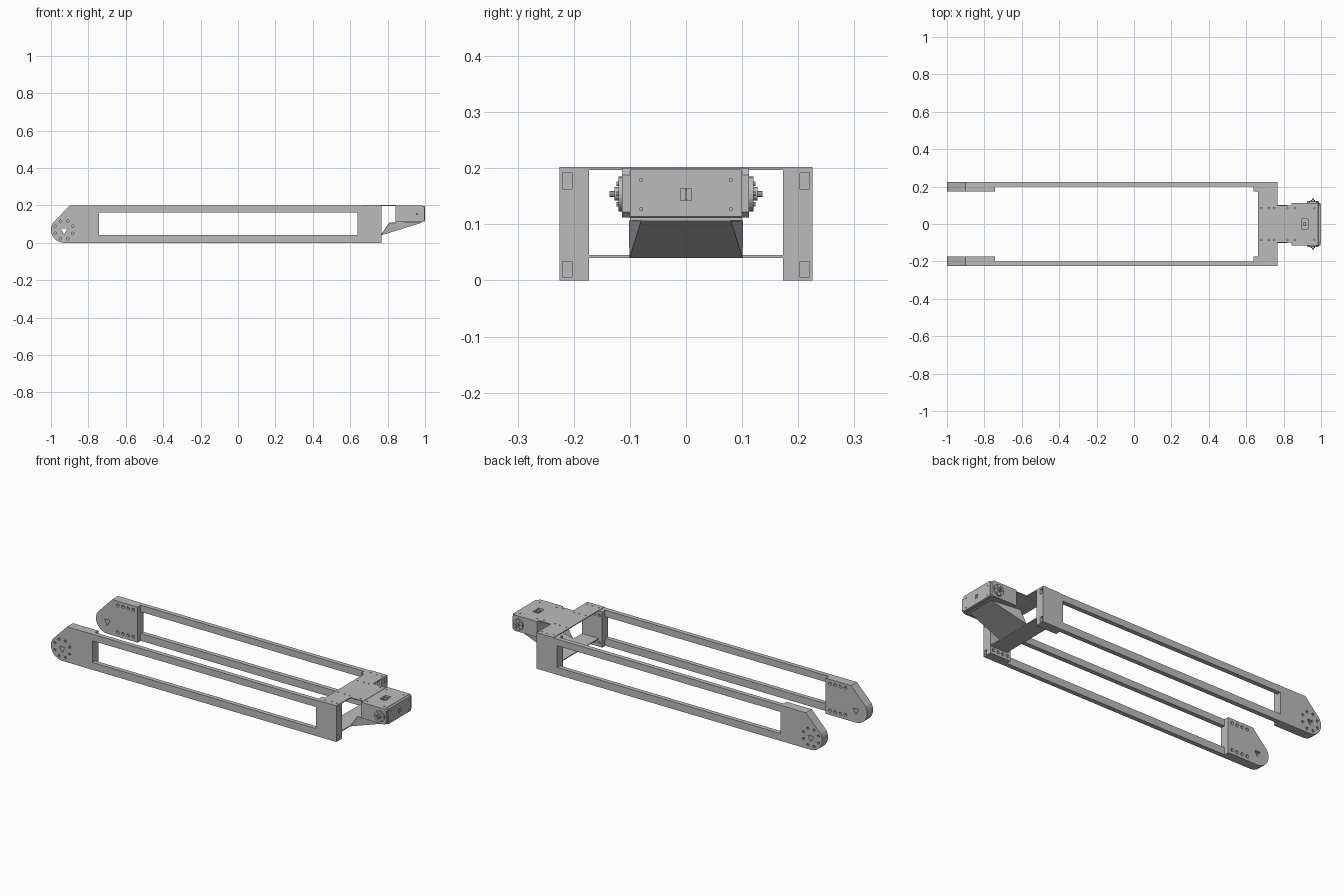
import bpy, bmesh, math
from mathutils import Vector

if "Cube" in bpy.data.objects:
    bpy.data.objects.remove(bpy.data.objects["Cube"])

grey = bpy.data.materials.new("metal_grey")
grey.diffuse_color = (0.5, 0.5, 0.5, 1)
grey.use_nodes = True
grey.node_tree.nodes["Principled BSDF"].inputs["Base Color"].default_value = grey.diffuse_color


def make_object(name, bm):
    bmesh.ops.recalc_face_normals(bm, faces=bm.faces)
    mesh = bpy.data.meshes.new(name)
    bm.to_mesh(mesh)
    bm.free()
    mesh.materials.append(grey)
    ob = bpy.data.objects.new(name, mesh)
    bpy.context.collection.objects.link(ob)
    return ob


def add_prism(bm, pts, axis, a, b):
    """Extrude a 2D outline along one axis from a to b."""
    def at(p, d):
        return {'x': (d, p[0], p[1]), 'y': (p[0], d, p[1]), 'z': (p[0], p[1], d)}[axis]
    face = bm.faces.new([bm.verts.new(at(p, a)) for p in pts])
    res = bmesh.ops.extrude_face_region(bm, geom=[face])
    shift = Vector(at((0, 0), b - a))
    bmesh.ops.translate(bm, vec=shift, verts=[v for v in res['geom'] if isinstance(v, bmesh.types.BMVert)])


def rect(u0, u1, v0, v1):
    return [(u0, v0), (u1, v0), (u1, v1), (u0, v1)]


def ring(u, v, r, n=12, start=0.0):
    return [(u + r * math.cos(start + math.tau * i / n), v + r * math.sin(start + math.tau * i / n)) for i in range(n)]


def build(name, *prisms):
    bm = bmesh.new()
    for p in prisms:
        add_prism(bm, *p)
    return make_object(name, bm)


def bake(ob):
    deps = bpy.context.evaluated_depsgraph_get()
    mesh = bpy.data.meshes.new_from_object(ob.evaluated_get(deps))
    ob.modifiers.clear()
    ob.data = mesh


def cut(ob, *prisms):
    cutter = build("cutter", *prisms)
    cutter.hide_render = True
    mod = ob.modifiers.new("cut", 'BOOLEAN')
    mod.operation, mod.solver, mod.object = 'DIFFERENCE', 'EXACT', cutter
    bake(ob)
    bpy.data.objects.remove(cutter)


def mirror_y(ob):
    mod = ob.modifiers.new("mirror", 'MIRROR')
    mod.use_axis = (False, True, False)
    mod.use_mirror_merge = False
    bake(ob)


IN, OUT, TOP = 0.173, 0.225, 0.199

# Long rails of the two side arms
rails = build("side_rails",
              (rect(-0.743, 0.64, 0, 0.041), 'y', 0.2, OUT),
              (rect(-0.743, 0.64, 0.162, TOP), 'y', 0.2, OUT))
mirror_y(rails)

# Pointed end blocks with rounded nose, bolt holes and triangular opening
nose = [(-0.93 + 0.07 * math.cos(math.radians(a)), 0.07 + 0.07 * math.sin(math.radians(a)))
        for a in range(150, 271, 15)]
end = build("end_blocks", ([(-0.743, 0), (-0.743, TOP), (-0.9, TOP)] + nose, 'y', IN, OUT))
holes = [(ring(-0.93, 0.067, 0.021, 3, -math.pi / 2), 'y', IN - 0.1, OUT + 0.1)]
for p in ring(-0.93, 0.069, 0.05, 8, math.pi / 8):
    holes.append((ring(*p, 0.007, 10), 'y', OUT - 0.012, OUT + 0.01))
for i in range(4):
    for z in (0.024, 0.175):
        holes.append((ring(-0.865 + 0.032 * i, z, 0.009), 'y', IN - 0.01, IN + 0.012))
cut(end, *holes)
mirror_y(end)

# Rear posts with tube pockets and inner bolt holes
post = build("rear_posts", (rect(0.64, 0.766, 0, TOP), 'y', IN, OUT))
holes = [(rect(0.203, 0.220, z, z + 0.028), 'x', 0.70, 0.8) for z in (0.006, 0.163)]
for i in range(4):
    for z in (0.022, 0.175):
        holes.append((ring(0.658 + 0.03 * i, z, 0.008), 'y', IN - 0.01, IN + 0.01))
cut(post, *holes)
mirror_y(post)

# Top plate joining the posts and reaching back to the head
half = [(0.662, 0.225), (0.766, 0.225), (0.766, 0.1), (0.845, 0.1)]
top = build("top_plate", (half + [(x, -y) for x, y in reversed(half)], 'z', 0.197, 0.202))
cut(top, *[(ring(x, s * y, 0.004, 8), 'z', 0.19, 0.21) for s in (-1, 1)
           for x, y in ((0.68, 0.085), (0.72, 0.085), (0.75, 0.085), (0.82, 0.085),
                        (0.68, 0.2), (0.72, 0.2), (0.75, 0.2))])

# Lower cross plate
build("lower_plate", (rect(0.662, 0.766, -IN, IN), 'z', 0.04, 0.045))

# Sloped bracket under the head: floor and two slanted gussets
bm = bmesh.new()
a, b, c, d, e, f = [bm.verts.new(p) for p in (
    (0.766, -0.1, 0.042), (0.766, 0.1, 0.042), (0.975, 0.08, 0.107), (0.975, -0.08, 0.107),
    (0.808, -0.1, 0.107), (0.808, 0.1, 0.107))]
for vs in ((a, b, c, d), (a, d, e), (b, f, c)):
    bm.faces.new(vs)
bracket = make_object("sloped_bracket", bm)
mod = bracket.modifiers.new("thickness", 'SOLIDIFY')
mod.thickness, mod.offset = 0.004, 0
bake(bracket)

# Head box with top and bottom slots and bolt holes
head = build("head_box", ([(0.842, 0.112), (0.985, 0.112), (0.996, 0.122), (0.996, 0.188),
                           (0.985, 0.2), (0.842, 0.2)], 'y', -0.114, 0.112))
holes = [(rect(0.895, 0.93, -0.027, 0.027), 'z', z, z + 0.03) for z in (0.185, 0.097)]
holes += [(ring(x, y, 0.004, 8), 'z', 0.19, 0.21) for x in (0.86, 0.965) for y in (-0.085, 0.085)]
cut(head, *holes)
build("slot_bridge", (rect(0.906, 0.92, -0.012, 0.012), 'z', 0.12, 0.198))

# Lip under the head
build("head_lip", (rect(0.845, 0.98, -0.1, 0.1), 'z', 0.107, 0.113))

# Back panel with button and bolt holes
panel = build("back_panel", (rect(-0.1, 0.1, 0.114, 0.198), 'x', 0.97, 1.0))
cut(panel, (rect(-0.01, 0.01, 0.142, 0.164), 'x', 0.992, 1.01),
    *[(ring(y, z, 0.003, 8), 'x', 0.994, 1.01) for y in (-0.08, 0.08) for z in (0.127, 0.179)])
build("panel_button", (rect(-0.002, 0.002, 0.143, 0.163), 'x', 0.985, 0.999))

# Round side hubs with knob and bolts
prisms = [(ring(0.957, 0.154, r, n), 'y', y0, y1) for r, n, y0, y1 in
          ((0.031, 24, 0.11, 0.120), (0.012, 16, 0.119, 0.127), (0.006, 10, 0.126, 0.136))]
prisms += [(ring(*p, 0.004, 8), 'y', 0.119, 0.124) for p in ring(0.957, 0.154, 0.021, 6)]
mirror_y(build("side_hubs", *prisms))
